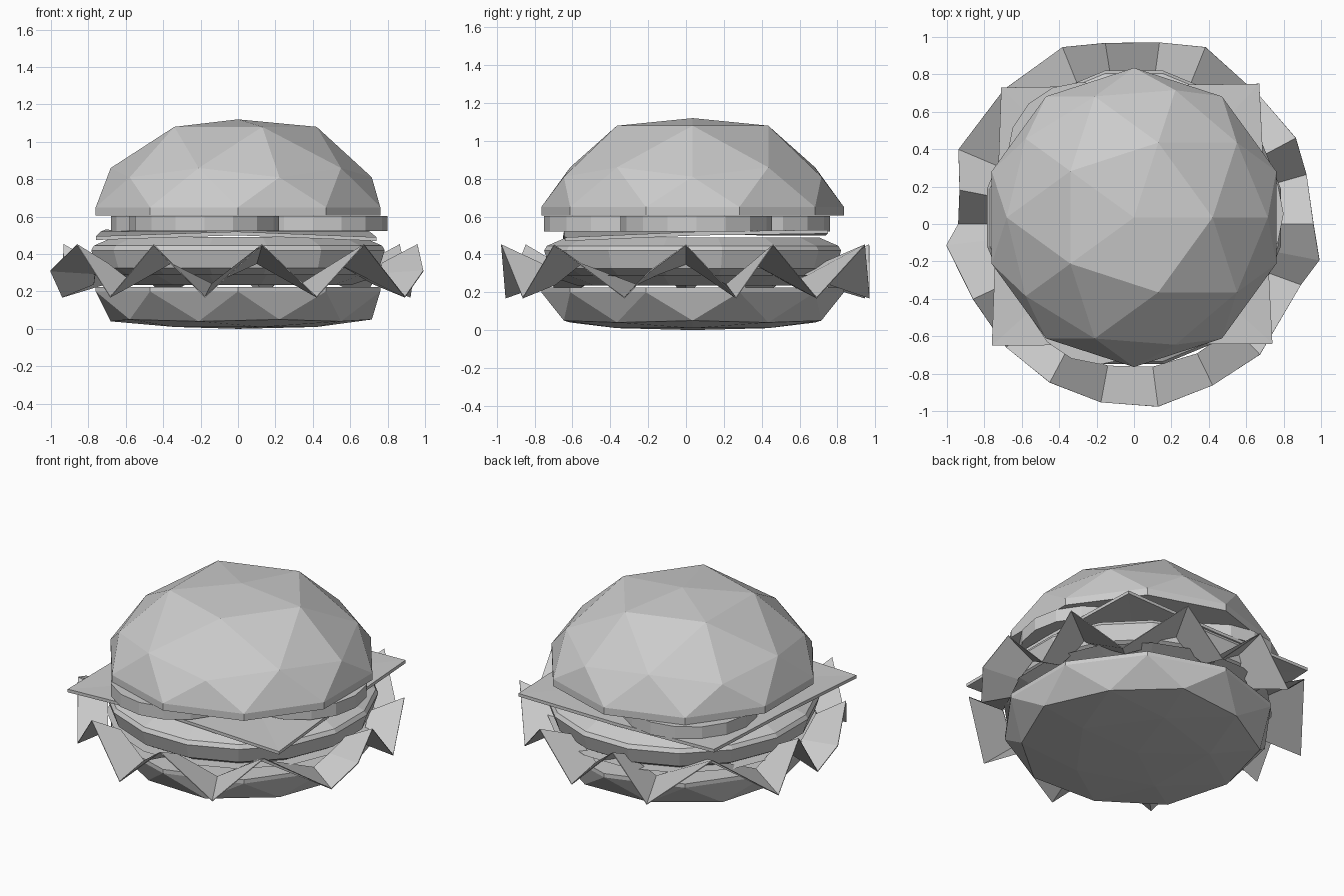
import bpy, bmesh
from math import sin, cos, radians, pi

if "Cube" in bpy.data.objects:
    bpy.data.objects.remove(bpy.data.objects["Cube"])

CY = 0.035  # stack centre in y


def make(name, bm):
    bmesh.ops.recalc_face_normals(bm, faces=bm.faces)
    me = bpy.data.meshes.new(name)
    bm.to_mesh(me)
    bm.free()
    ob = bpy.data.objects.new(name, me)
    bpy.context.collection.objects.link(ob)
    return ob


def solidify(ob, t):
    m = ob.modifiers.new("thickness", 'SOLIDIFY')
    m.thickness = t
    m.offset = 0


def bun(name, heights, rim):
    # half icosphere, each vertex level moved to its own height, flat rim and cap
    bm = bmesh.new()
    bmesh.ops.create_icosphere(bm, subdivisions=2, radius=1)
    bmesh.ops.delete(bm, geom=[v for v in bm.verts if v.co.z < -0.1], context='VERTS')
    levels = (0, 0.447, 0.526, 0.851, 1)
    for v in bm.verts:
        i = min(range(5), key=lambda k: abs(levels[k] - v.co.z))
        v.co = (v.co.x * 0.8, v.co.y * 0.8 + CY, heights[i])
    edges = [e for e in bm.edges if e.is_boundary]
    ext = bmesh.ops.extrude_edge_only(bm, edges=edges)['geom']
    for v in ext:
        if isinstance(v, bmesh.types.BMVert):
            v.co.z = rim
    bmesh.ops.holes_fill(bm, edges=[e for e in bm.edges if e.is_boundary], sides=0)
    return make(name, bm)


def lathe(name, profile, sides, cx, cy, turn=0):
    bm = bmesh.new()
    rings = []
    for r, z in profile:
        rings.append([bm.verts.new((cx + r * cos(turn + 2 * pi * i / sides),
                                    cy + r * sin(turn + 2 * pi * i / sides), z))
                      for i in range(sides)])
    for a, b in zip(rings, rings[1:]):
        for i in range(sides):
            j = (i + 1) % sides
            bm.faces.new((a[i], a[j], b[j], b[i]))
    bm.faces.new(rings[0])
    bm.faces.new(rings[-1])
    return make(name, bm)


# Buns
bun("bottom_bun", (0.2, 0.05, 0.04, 0.01, 0.0), 0.225)
bun("top_bun", (0.65, 0.81, 0.86, 1.08, 1.12), 0.605)

# Lettuce leaf: shallow dish under the patty
lathe("lettuce_leaf", ((0.62, 0.235), (0.79, 0.29)), 16, 0, CY, pi / 16)

# Lettuce frill: folded ribbon around the leaf (angle from front, fold height, radius)
folds = ((7.5, 1, .985), (26, -1, .96), (44, 1, .97), (70, -1, .95), (79, 0, 1.01),
         (90, 1, .96), (106, -1, .96), (118, 1, .98), (136, -1, .96), (158, 1, 1.02),
         (172, -1, .98), (189, 1, .98), (202, -1, 1.02), (224, 1, 1.0), (247, -1, 1.02),
         (259, 1, .95), (270, -1, .94), (276.5, 0, 1.01), (295, 1, .95), (314, -1, .95),
         (332, 1, .96), (349.5, -1, .97))
bm = bmesh.new()
rows = []
for a, s, r in folds:
    t = radians(a)
    rows.append([bm.verts.new((q * sin(t), -q * cos(t), z + s * h))
                 for q, z, h in ((0.77, 0.295, 0.055), (r, 0.31, 0.14))])
for i, a in enumerate(rows):
    b = rows[(i + 1) % len(rows)]
    bm.faces.new((a[0], b[0], b[1], a[1]))
solidify(make("lettuce_frill", bm), 0.006)

# Patty
lathe("patty", ((0.7, 0.285), (0.77, 0.325), (0.8, 0.42), (0.785, 0.445), (0.68, 0.49)),
      16, 0, CY, pi / 16)

# Cheese slice with slightly drooping corners
bm = bmesh.new()
corners = ((-0.76, -0.65, 0.485), (0.74, -0.64, 0.48), (0.67, 0.75, 0.52), (-0.71, 0.73, 0.52))
vs = [bm.verts.new(c) for c in corners]
mid = bm.verts.new((0, CY, 0.512))
halves = []
for i in range(4):
    a, b = corners[i], corners[(i + 1) % 4]
    halves.append(bm.verts.new(((a[0] + b[0]) / 2, (a[1] + b[1]) / 2, 0.51)))
for i in range(4):
    bm.faces.new((mid, halves[i - 1], vs[i]))
    bm.faces.new((mid, vs[i], halves[i]))
solidify(make("cheese", bm), 0.02)

# Tomato slices
for i, (x, y) in enumerate(((0.4, 0.055), (-0.18, -0.35), (-0.28, 0.36))):
    lathe("tomato_slice_%d" % (i + 1), ((0.4, 0.522), (0.4, 0.603)), 16, x, y)
